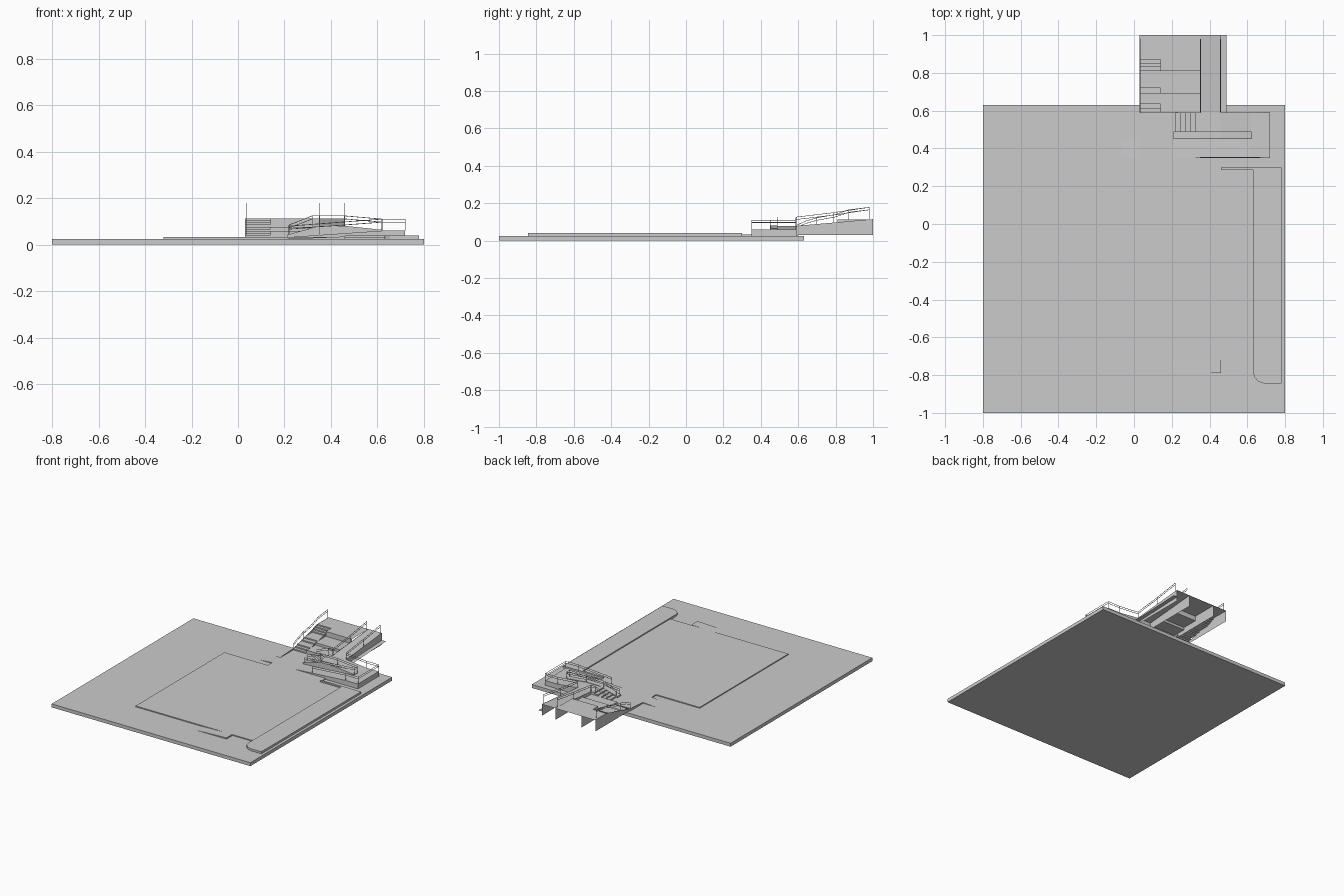
import bpy, bmesh
from mathutils import Vector

if "Cube" in bpy.data.objects:
    bpy.data.objects.remove(bpy.data.objects["Cube"])


def finish(name, bm):
    bmesh.ops.recalc_face_normals(bm, faces=bm.faces)
    me = bpy.data.meshes.new(name)
    bm.to_mesh(me)
    bm.free()
    ob = bpy.data.objects.new(name, me)
    bpy.context.collection.objects.link(ob)
    return ob


def extrude(name, pts, offset):
    """Flat outline, extruded along offset (zero offset leaves a sheet)."""
    bm = bmesh.new()
    face = bm.faces.new([bm.verts.new(p) for p in pts])
    offset = Vector(offset)
    if offset.length:
        top = bmesh.ops.extrude_face_region(bm, geom=[face], use_keep_orig=True)
        bmesh.ops.translate(bm, vec=offset,
                            verts=[v for v in top["geom"] if isinstance(v, bmesh.types.BMVert)])
    return finish(name, bm)


def slab(name, outline, z0, z1):
    return extrude(name, [(x, y, z0) for x, y in outline], (0, 0, z1 - z0))


def box(name, x0, x1, y0, y1, z0, z1):
    return slab(name, [(x0, y0), (x1, y0), (x1, y1), (x0, y1)], z0, z1)


def xz_block(name, profile, y0, y1):
    return extrude(name, [(x, y0, z) for x, z in profile], (0, y1 - y0, 0))


def yz_sheet(name, profile, x):
    return extrude(name, [(x, y, z) for y, z in profile], (0, 0, 0))


def strip(name, profile, x0, x1):
    """Open folded surface: a (y, z) profile spanned between two x values."""
    bm = bmesh.new()
    rows = [[bm.verts.new((x, y, z)) for x in (x0, x1)] for y, z in profile]
    for a, b in zip(rows, rows[1:]):
        bm.faces.new((a[0], a[1], b[1], b[0]))
    return finish(name, bm)


def tube(name, lines, r=0.0016):
    cu = bpy.data.curves.new(name, 'CURVE')
    cu.dimensions = '3D'
    cu.bevel_depth = r
    cu.bevel_resolution = 1
    cu.use_fill_caps = True
    for pts in lines:
        sp = cu.splines.new('POLY')
        sp.points.add(len(pts) - 1)
        for p, co in zip(sp.points, pts):
            p.co = (*co, 1)
    bpy.context.collection.objects.link(bpy.data.objects.new(name, cu))


def railing(name, path, posts, height=0.046):
    """Two parallel rails along the top path with posts at listed points."""
    lines = [path, [(x, y, z - 0.013) for x, y, z in path]]
    lines += [[path[i], (path[i][0], path[i][1], path[i][2] - height)] for i in posts]
    tube(name, lines)


# Ground slab and paving
G = 0.025
box("ground_slab", -0.8, 0.8, -1, 0.63, 0, G)
slab("paved_court", [(-0.32, -0.72), (0.63, -0.72), (0.63, 0.3), (0.46, 0.3), (0.46, 0.6),
                     (0.03, 0.6), (0.03, 0.3), (-0.32, 0.3)], G - 0.01, 0.032)
slab("side_walk", [(0.63, 0.3), (0.63, -0.78), (0.637, -0.81), (0.655, -0.832), (0.69, -0.845),
                   (0.78, -0.845), (0.78, 0.3)], G - 0.01, 0.04)
box("back_kerb", 0.46, 0.64, 0.285, 0.3, G - 0.01, 0.04)
xz_block("path_wedge", [(-0.07, 0.02), (0.03, 0.02), (0.03, 0.032), (-0.07, G)], 0.35, 0.45)
xz_block("drive_wedge", [(0.2, 0.02), (0.46, 0.02), (0.46, 0.035), (0.2, G)], -0.79, -0.72)

# Switchback access ramp
xz_block("lower_ramp", [(0.21, 0.02), (0.62, 0.02), (0.62, 0.06), (0.21, 0.032)], 0.35, 0.45)
box("turn_landing", 0.62, 0.72, 0.35, 0.59, 0.02, 0.06)
xz_block("upper_ramp", [(0.35, 0.02), (0.62, 0.02), (0.62, 0.06), (0.46, 0.078),
                        (0.35, 0.078)], 0.49, 0.59)
xz_block("ramp_divider", [(0.21, 0.02), (0.62, 0.02), (0.62, 0.064), (0.46, 0.081),
                          (0.35, 0.081), (0.21, 0.042)], 0.45, 0.49)

# Side steps up to the ramp landing
n, z0, z1 = 5, 0.032, 0.078
prof = [(0.35, 0.02), (0.22, 0.02)]
for i in range(n):
    z = z0 + (z1 - z0) * (i + 1) / n
    prof += [(0.22 + 0.026 * i, z), (0.22 + 0.026 * (i + 1), z)]
xz_block("side_steps", prof, 0.49, 0.59)

# Long ramp to the back with its walls and outer verge
strip("long_ramp", [(0.59, 0.078), (1, 0.113)], 0.35, 0.46)
for x, nm in ((0.35, "inner"), (0.46, "outer")):
    yz_sheet(nm + "_ramp_wall", [(0.59, 0.03), (1, 0.03), (1, 0.115), (0.59, 0.079)], x)
strip("outer_verge", [(0.59, 0.045), (1, 0.061)], 0.46, 0.49)

# Main stairs in three flights, with terraces beside them
R = 0.0088
z = 0.033
stairs, terrace = [(0.59, z)], [(0.59, 0.03)]
for y, count, run_to in ((0.59, 3, 0.635), (0.69, 2, 0.72), (0.81, 4, 0.87)):
    stairs.append((y, z))
    start = z
    for i in range(count):
        yi = y + (run_to - y) * i / max(count - 1, 1)
        stairs += [(yi, z), (yi, z + R)]
        z += R
    terrace += [(y, start), (y, z)]
    yz_sheet("terrace_side", [(y, start), (run_to, z), (y, z)], 0.14)
stairs.append((1, z))
terrace.append((1, z))
clean = [p for i, p in enumerate(stairs) if i == 0 or p != stairs[i - 1]]
strip("main_stairs", clean, 0.03, 0.14)
clean = [p for i, p in enumerate(terrace) if i == 0 or p != terrace[i - 1]]
strip("terraces", clean, 0.14, 0.35)
yz_sheet("stair_wall", [(0.45, 0.02), (0.6, 0.03), (1, 0.03), (1, 0.114), (0.87, 0.114),
                        (0.6, 0.042), (0.45, 0.034)], 0.03)
yz_sheet("stair_support_wall", [(0.63, 0.03), (1, 0.03), (1, z), (0.87, z), (0.72, 0.076),
                                (0.63, 0.058)], 0.14)

# Railings
for x, nm in ((0.352, "inner"), (0.458, "outer")):
    railing(nm + "_long_rail", [(x, 0.59, 0.126), (x, 0.79, 0.15), (x, 0.98, 0.178)], (0, 1, 2), 0.062)
railing("stair_rail", [(0.035, 0.59, 0.082), (0.035, 0.64, 0.105), (0.035, 0.7, 0.122),
                       (0.035, 0.8, 0.14), (0.035, 0.87, 0.165), (0.035, 0.98, 0.178)],
        (0, 2, 4, 5), 0.06)
railing("outer_landing_rail", [(0.46, 0.588, 0.124), (0.62, 0.588, 0.11), (0.72, 0.588, 0.11),
                               (0.72, 0.352, 0.11), (0.62, 0.352, 0.11), (0.35, 0.352, 0.09)],
        (1, 2, 3, 4, 5), 0.05)
railing("divider_rail", [(0.22, 0.488, 0.085), (0.32, 0.488, 0.124), (0.46, 0.488, 0.124),
                         (0.62, 0.488, 0.11), (0.62, 0.452, 0.11), (0.22, 0.452, 0.08)],
        (0, 1, 2, 3, 4, 5))
railing("side_step_rail", [(0.22, 0.588, 0.085), (0.32, 0.588, 0.124), (0.35, 0.588, 0.124)],
        (0, 1, 2))
